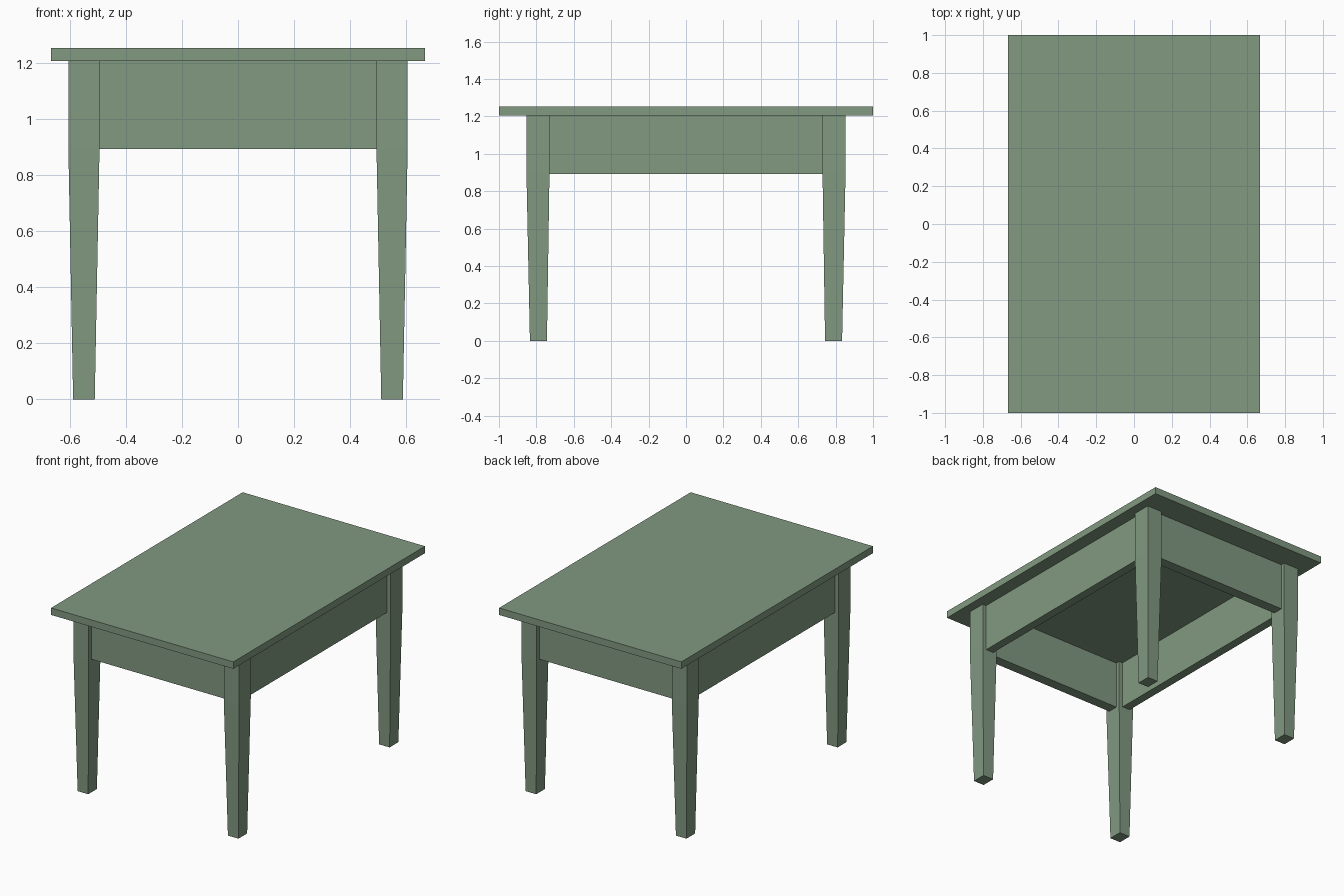
import bpy, bmesh

if "Cube" in bpy.data.objects:
    bpy.data.objects.remove(bpy.data.objects["Cube"])

Z_TOP, Z_UNDER, Z_APRON = 1.252, 1.206, 0.893
LEG_X, LEG_Y = 0.549, 0.7915       # leg centres
HALF_X, HALF_Y = 0.0555, 0.0615    # upper leg half widths
FOOT_X, FOOT_Y = 0.0385, 0.0455    # foot half widths
INSET = 0.027                      # apron set back from leg faces

# Muted green paint
paint = bpy.data.materials.new("green_paint")
paint.diffuse_color = (0.22, 0.32, 0.22, 1)
paint.use_nodes = True
paint.node_tree.nodes["Principled BSDF"].inputs["Base Color"].default_value = paint.diffuse_color


def loft(name, sections):
    """Stack of rectangles (cx, cy, half_x, half_y, z) joined into a solid."""
    bm = bmesh.new()
    rings = [[bm.verts.new((cx + sx * hx, cy + sy * hy, z))
              for sx, sy in ((-1, -1), (1, -1), (1, 1), (-1, 1))]
             for cx, cy, hx, hy, z in sections]
    for a, b in zip(rings, rings[1:]):
        for i in range(4):
            j = (i + 1) % 4
            bm.faces.new((a[i], a[j], b[j], b[i]))
    bm.faces.new(rings[0][::-1])
    bm.faces.new(rings[-1])
    mesh = bpy.data.meshes.new(name)
    bm.to_mesh(mesh)
    bm.free()
    mesh.materials.append(paint)
    obj = bpy.data.objects.new(name, mesh)
    bpy.context.collection.objects.link(obj)
    return obj


def box(name, cx, cy, hx, hy, z0, z1):
    return loft(name, [(cx, cy, hx, hy, z0), (cx, cy, hx, hy, z1)])


# Table top
box("table_top", 0, 0, 0.666, 1.0, Z_UNDER, Z_TOP)

# Legs: straight beside the aprons, tapering to the feet
for sx, side in ((-1, "left"), (1, "right")):
    for sy, end in ((-1, "front"), (1, "back")):
        x, y = sx * LEG_X, sy * LEG_Y
        loft(f"{end}_{side}_leg", [
            (x, sy * 0.789, FOOT_X, FOOT_Y, 0),
            (x, y, HALF_X, HALF_Y, Z_APRON),
            (x, y, HALF_X, HALF_Y, Z_UNDER)])

# Aprons between the legs
for s, end, side in ((-1, "front", "left"), (1, "back", "right")):
    box(f"{end}_apron", 0, s * LEG_Y, LEG_X - HALF_X, HALF_Y - INSET, Z_APRON, Z_UNDER)
    box(f"{side}_apron", s * LEG_X, 0, HALF_X - INSET, LEG_Y - HALF_Y, Z_APRON, Z_UNDER)
